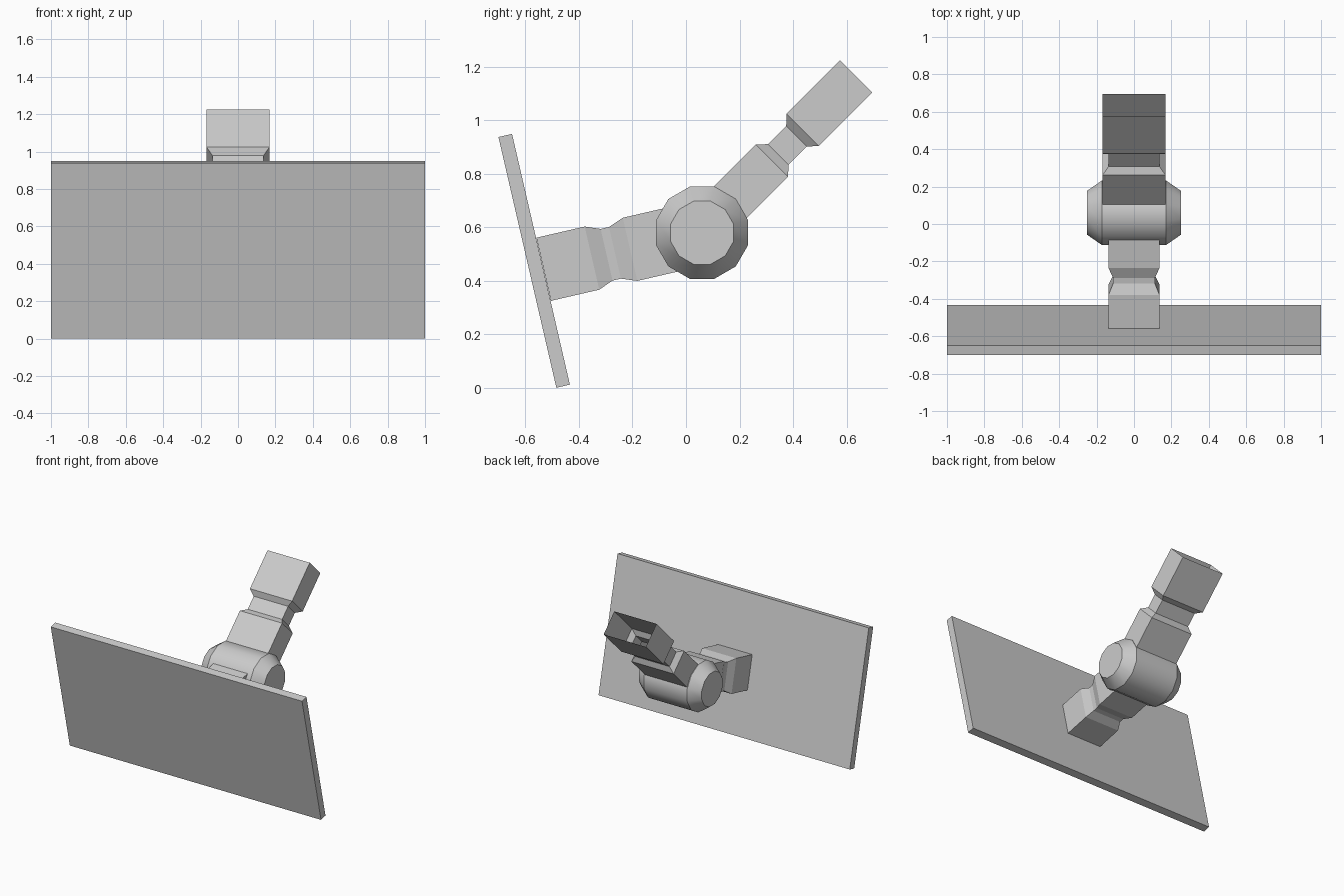
import bpy, bmesh
from math import radians, sin, cos, pi

if "Cube" in bpy.data.objects:
    bpy.data.objects.remove(bpy.data.objects["Cube"])

HINGE_Y, HINGE_Z = 0.06, 0.58
TILT = radians(13)


def make_object(name, bm):
    bmesh.ops.recalc_face_normals(bm, faces=bm.faces)
    mesh = bpy.data.meshes.new(name)
    bm.to_mesh(mesh)
    bm.free()
    obj = bpy.data.objects.new(name, mesh)
    bpy.context.collection.objects.link(obj)
    return obj


def loft(name, rings):
    """Skin a list of equally sized vertex rings; the ends stay open."""
    bm = bmesh.new()
    rows = [[bm.verts.new(p) for p in ring] for ring in rings]
    for a, b in zip(rows, rows[1:]):
        for i in range(len(a)):
            j = (i + 1) % len(a)
            bm.faces.new((a[i], a[j], b[j], b[i]))
    return bm, rows


def arm(name, angle, origin, stations):
    """Rectangular tube from the hinge; stations are (distance, half width, half depth)."""
    dy, dz = cos(angle), sin(angle)
    rings = []
    for t, w, d in stations:
        rings.append([(sx * w, origin[0] + t * dy - sn * d * dz,
                       origin[1] + t * dz + sn * d * dy)
                      for sx, sn in ((-1, -1), (1, -1), (1, 1), (-1, 1))])
    bm, _ = loft(name, rings)
    return make_object(name, bm)


# Tilted flat panel at the front
bpy.ops.mesh.primitive_cube_add(size=1, location=(0, -0.567, 0.475),
                                rotation=(TILT, 0, 0))
panel = bpy.context.object
panel.name = "panel"
panel.scale = (2, 0.052, 0.961)

# Twelve-sided hinge barrel with chamfered ends
rings = []
for x, apothem in ((-0.25, 0.118), (-0.172, 0.172), (0.172, 0.172), (0.25, 0.118)):
    r = apothem / cos(pi / 12)
    rings.append([(x, HINGE_Y + r * cos((i + 0.5) * pi / 6),
                   HINGE_Z + r * sin((i + 0.5) * pi / 6)) for i in range(12)])
bm, rows = loft("hinge_barrel", rings)
bm.faces.new(rows[0])
bm.faces.new(rows[-1])
hinge = make_object("hinge_barrel", bm)
bpy.ops.object.select_all(action='DESELECT')
hinge.select_set(True)
bpy.context.view_layer.objects.active = hinge
bpy.ops.object.shade_smooth_by_angle(angle=radians(32))

# Necked arm joining the hinge to the panel
W, D = 0.136, 0.121
arm("panel_arm", pi + TILT, (HINGE_Y, HINGE_Z),
    [(0.05, W, D), (0.276, W, D), (0.334, 0.112, 0.099),
     (0.366, 0.112, 0.099), (0.422, W, D), (0.607, W, D)])

# Necked arm rising to the back, open at its far end
W, D = 0.168, 0.085
arm("rear_arm", pi / 4, (HINGE_Y - 0.004, HINGE_Z + 0.004),
    [(0.05, W, D), (0.375, W, D), (0.408, 0.137, 0.054),
     (0.504, 0.137, 0.054), (0.537, W, D), (0.82, W, D)])
